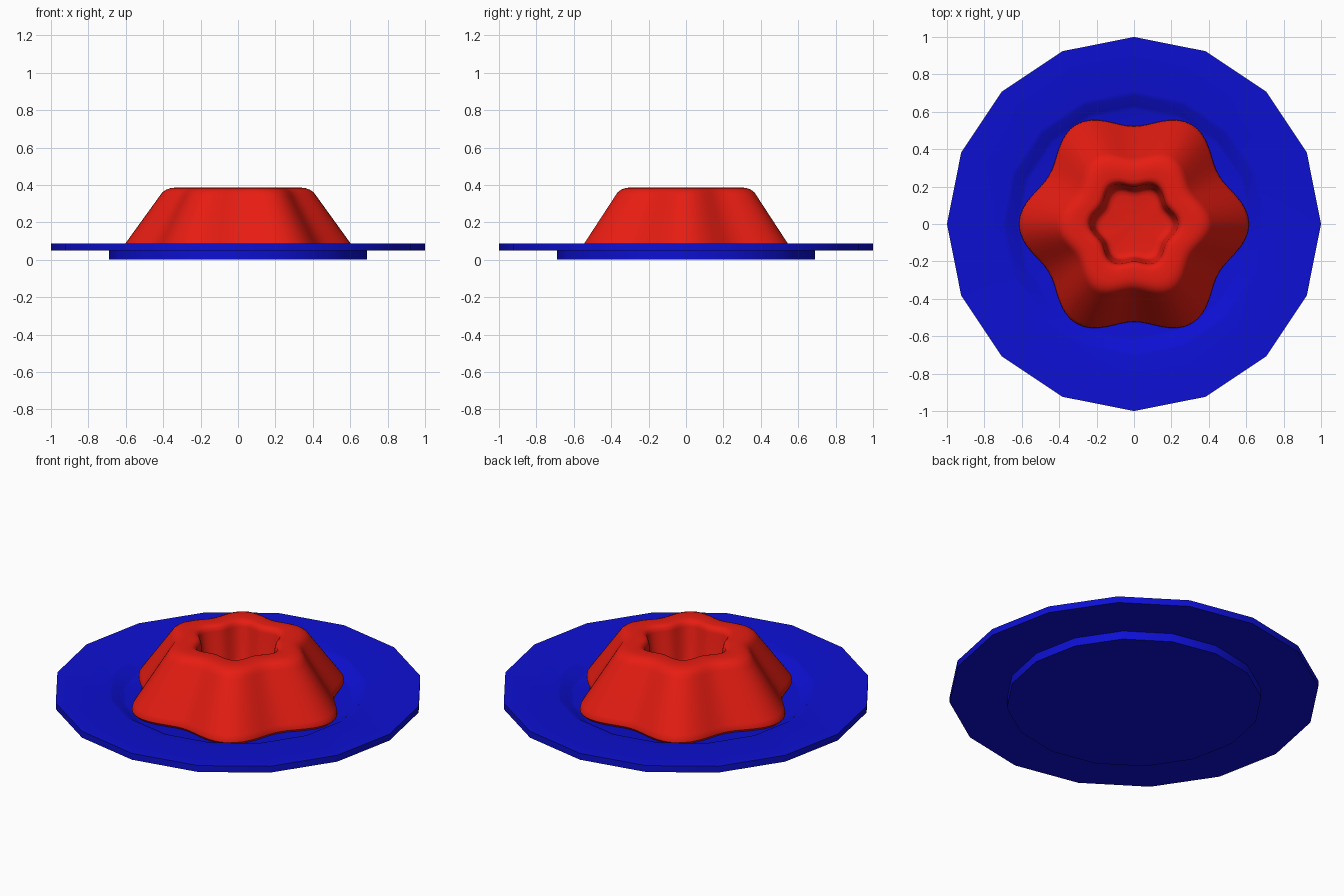
import bpy, bmesh, math

if "Cube" in bpy.data.objects:
    bpy.data.objects.remove(bpy.data.objects["Cube"])


def lathe(name, profile, sides, color, wave=0.0, lobes=6, angle=40):
    """Spin a (radius, z) profile from axis to axis; wave gives a fluted outline."""
    bm = bmesh.new()
    rings = []
    for r, z in profile:
        if r == 0:
            rings.append([bm.verts.new((0, 0, z))])
            continue
        ring = []
        for i in range(sides):
            a = 2 * math.pi * i / sides
            rr = r * (1 - wave + wave * math.cos(lobes * a))
            ring.append(bm.verts.new((rr * math.cos(a), rr * math.sin(a), z)))
        rings.append(ring)
    for low, high in zip(rings, rings[1:]):
        for i in range(sides):
            j = (i + 1) % sides
            if len(low) == 1:
                bm.faces.new((low[0], high[j], high[i]))
            elif len(high) == 1:
                bm.faces.new((low[i], low[j], high[0]))
            else:
                bm.faces.new((low[i], low[j], high[j], high[i]))
    bmesh.ops.recalc_face_normals(bm, faces=bm.faces)
    mesh = bpy.data.meshes.new(name)
    bm.to_mesh(mesh)
    bm.free()
    mat = bpy.data.materials.new(name + "_color")
    mat.diffuse_color = color
    mat.use_nodes = True
    mat.node_tree.nodes["Principled BSDF"].inputs["Base Color"].default_value = mat.diffuse_color
    mesh.materials.append(mat)
    obj = bpy.data.objects.new(name, mesh)
    bpy.context.collection.objects.link(obj)
    bpy.ops.object.select_all(action='DESELECT')
    obj.select_set(True)
    bpy.context.view_layer.objects.active = obj
    bpy.ops.object.shade_smooth_by_angle(angle=math.radians(angle))
    return obj


# Sixteen-sided plate with a foot below and a shallow well on top
lathe("plate", [(0, 0), (0.69, 0), (0.69, 0.05), (1, 0.05), (1, 0.088),
                (0.71, 0.088), (0.685, 0.082), (0.635, 0.047), (0.61, 0.04),
                (0, 0.04)], 16, (0.004, 0.005, 0.65, 1))

# Fluted six-lobed pudding with a sunken middle
lathe("pudding", [(0, 0.036), (0.58, 0.036), (0.605, 0.042), (0.615, 0.055),
                  (0.612, 0.072), (0.60, 0.09), (0.418, 0.342), (0.405, 0.36),
                  (0.385, 0.374), (0.36, 0.383), (0.33, 0.386), (0.28, 0.386),
                  (0.258, 0.382), (0.243, 0.371), (0.236, 0.352),
                  (0.212, 0.175), (0.205, 0.16), (0.19, 0.149), (0.165, 0.145),
                  (0, 0.145)], 96, (0.8, 0.012, 0.006, 1), wave=0.075)
